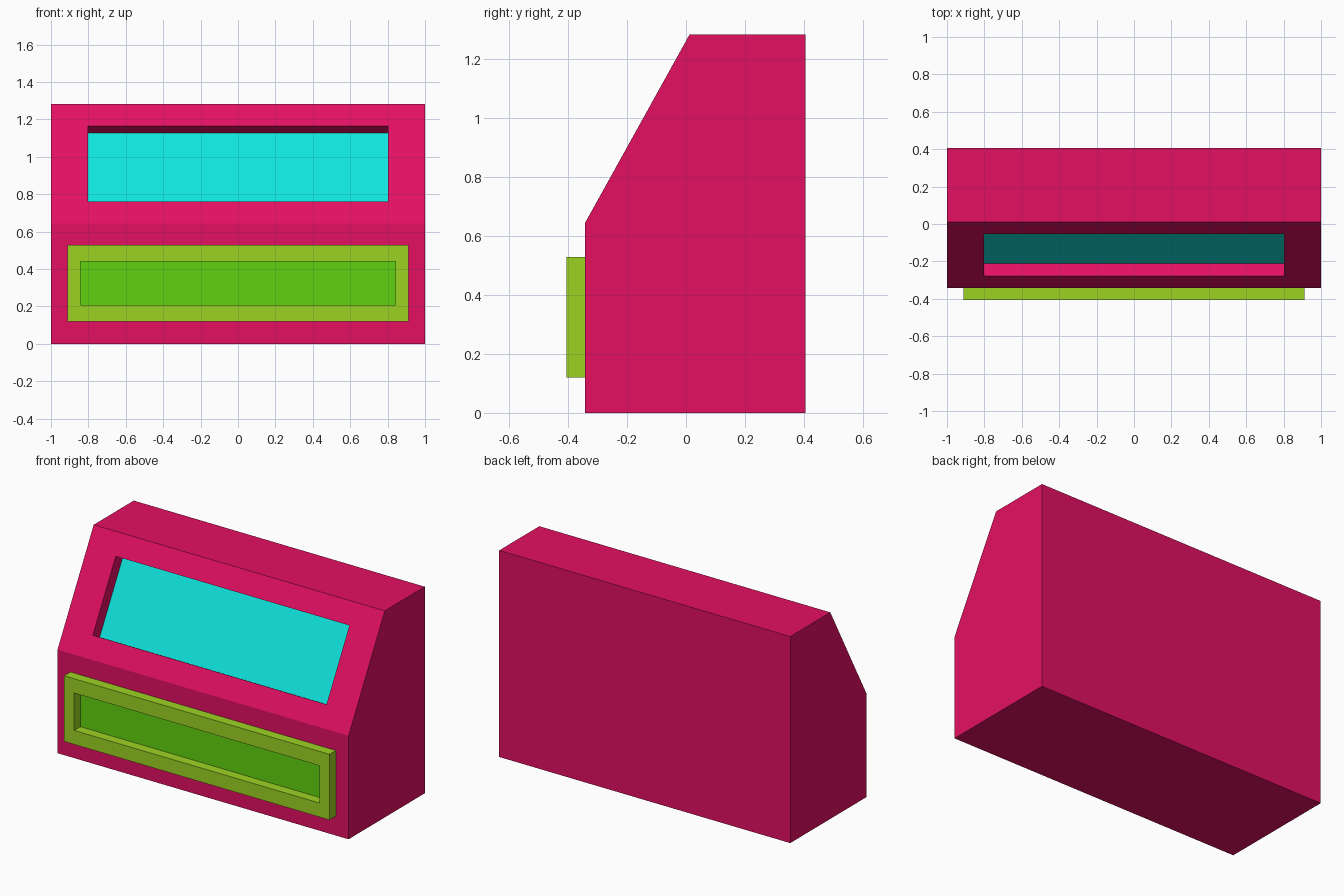
import bpy
import bmesh
from mathutils import Vector

cube = bpy.data.objects.get("Cube")
if cube:
    bpy.data.objects.remove(cube)


def material(name, r, g, b):
    mat = bpy.data.materials.new(name)
    mat.use_nodes = True
    mat.diffuse_color = (r, g, b, 1)
    mat.node_tree.nodes["Principled BSDF"].inputs["Base Color"].default_value = (r, g, b, 1)
    return mat


pink = material("hot pink", 0.78, 0.005, 0.123)
cyan = material("cyan", 0.005, 0.78, 0.72)
lime = material("lime", 0.33, 0.65, 0.016)
green = material("leaf green", 0.115, 0.65, 0.005)


def prism(bm, profile, half_width):
    """Extrude a (y, z) profile symmetrically along x."""
    base = bm.faces.new([bm.verts.new((-half_width, y, z)) for y, z in profile])
    cap = bmesh.ops.extrude_face_region(bm, geom=[base])["geom"]
    moved = [v for v in cap if isinstance(v, bmesh.types.BMVert)]
    bmesh.ops.translate(bm, vec=(2 * half_width, 0, 0), verts=moved)
    bmesh.ops.recalc_face_normals(bm, faces=bm.faces[:])


def recess(bm, face, half_width, low, high, depth):
    """Sink a rectangular pocket into a front face; its floor gets slot 1."""
    normal = face.normal.copy()
    center = face.calc_center_median()
    up = normal.cross(Vector((1, 0, 0)))
    if up.z < 0:
        up.negate()
    bmesh.ops.inset_individual(bm, faces=[face], thickness=0.01)
    for v in face.verts:
        z = high if v.co.z > center.z else low
        side = half_width if v.co.x > 0 else -half_width
        v.co = center + up * ((z - center.z) / up.z)
        v.co.x = side
    floor = bmesh.ops.extrude_discrete_faces(bm, faces=[face])["faces"][0]
    bmesh.ops.translate(bm, vec=-normal * depth, verts=floor.verts[:])
    floor.material_index = 1


def build(name, profile, half_width, pick, pocket, mats):
    bm = bmesh.new()
    prism(bm, profile, half_width)
    bm.normal_update()
    recess(bm, next(f for f in bm.faces if pick(f.normal)), *pocket)
    mesh = bpy.data.meshes.new(name)
    bm.to_mesh(mesh)
    bm.free()
    for mat in mats:
        mesh.materials.append(mat)
    obj = bpy.data.objects.new(name, mesh)
    bpy.context.collection.objects.link(obj)


# Cabinet with a sloped upper front and a sunken screen
build("cabinet",
      [(-0.343, 0), (0.405, 0), (0.405, 1.283), (0.012, 1.283), (-0.343, 0.643)],
      1.0, lambda n: n.y < -0.5 and n.z > 0.2,
      (0.803, 0.76, 1.165, 0.077), (pink, cyan))

# Raised tray frame on the lower front, set slightly into the cabinet
build("tray_frame",
      [(-0.405, 0.12), (-0.3, 0.12), (-0.3, 0.528), (-0.405, 0.528)],
      0.912, lambda n: n.y < -0.9,
      (0.842, 0.207, 0.439, 0.061), (lime, green))
